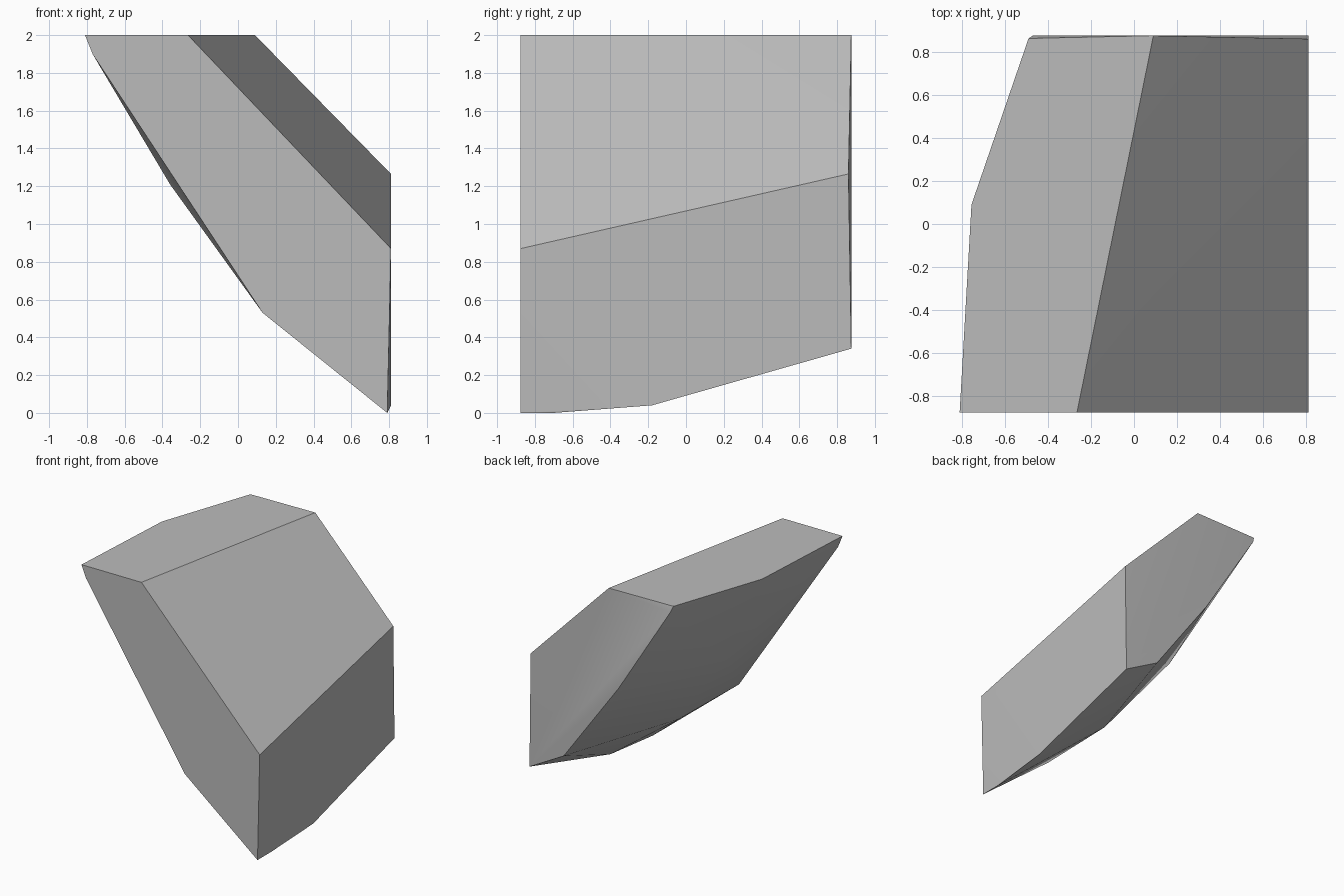
import bpy, bmesh, math

cube = bpy.data.objects.get("Cube")
if cube:
    bpy.data.objects.remove(cube, do_unlink=True)

# Plain stone colour
stone = bpy.data.materials.new("stone_grey")
stone.use_nodes = True
grey = (0.5, 0.5, 0.5, 1)
stone.diffuse_color = grey
stone.node_tree.nodes["Principled BSDF"].inputs["Base Color"].default_value = grey

FRONT, BACK, SIDE, TOP = -0.875, 0.875, 0.81, 2.0

# Corners of each cut face of the rock
front_xz = [(-0.81, TOP), (-0.265, TOP), (SIDE, 0.87), (0.79, 0), (0.13, 0.53), (-0.77, 1.9)]
back_xz = [(0.09, TOP), (-0.47, 1.95), (0, 1.2), (0.5, 0.51), (SIDE, 0.34)]
side_yz = [(0.86, 1.265), (-0.18, 0.04)]
top_xy = [(-0.755, 0.09), (-0.49, 0.862)]
under = [(-0.36, 0.0, 1.21), (0.17, -0.15, 0.51), (0.79, -0.7, 0.0)]

corners = [(x, FRONT, z) for x, z in front_xz]
corners += [(x, BACK, z) for x, z in back_xz]
corners += [(SIDE, y, z) for y, z in side_yz]
corners += [(x, y, TOP) for x, y in top_xy]
corners += under

# Wrap the corners in a faceted hull and merge its coplanar faces
bm = bmesh.new()
for corner in corners:
    bm.verts.new(corner)
hull = bmesh.ops.convex_hull(bm, input=bm.verts[:])
loose = [v for v in bm.verts if not v.link_faces]
bmesh.ops.delete(bm, geom=loose, context='VERTS')
bmesh.ops.dissolve_limit(bm, angle_limit=math.radians(0.5), verts=bm.verts[:], edges=bm.edges[:])
bmesh.ops.recalc_face_normals(bm, faces=bm.faces[:])

mesh = bpy.data.meshes.new("rock")
bm.to_mesh(mesh)
bm.free()
mesh.materials.append(stone)
rock = bpy.data.objects.new("rock", mesh)
bpy.context.collection.objects.link(rock)

# Soften the shallow underside facets, keep the cut edges sharp
bpy.ops.object.select_all(action='DESELECT')
rock.select_set(True)
bpy.context.view_layer.objects.active = rock
bpy.ops.object.shade_smooth_by_angle(angle=math.radians(30))
